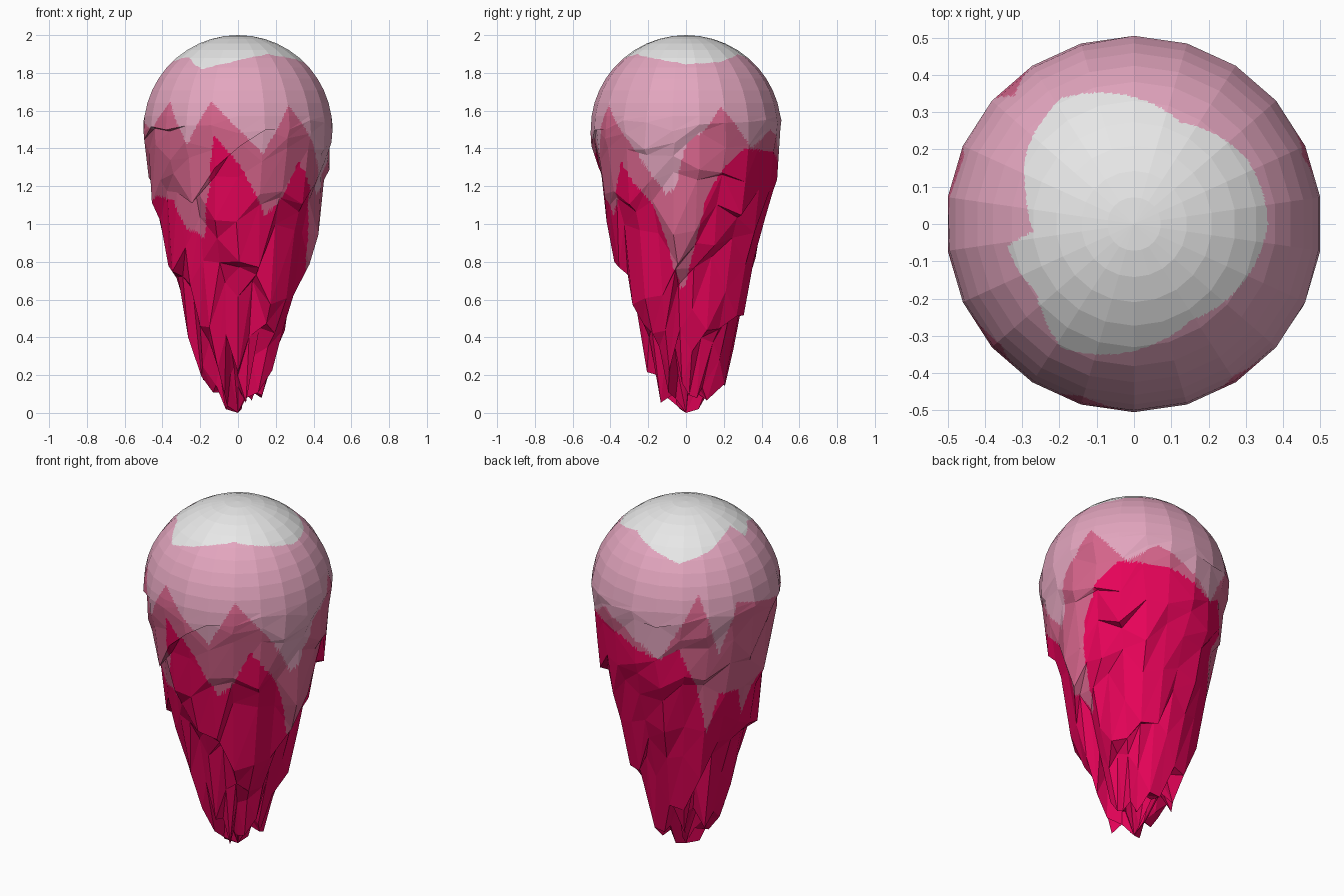
import bpy, bmesh, math, random
from mathutils import Vector

if "Cube" in bpy.data.objects:
    bpy.data.objects.remove(bpy.data.objects["Cube"])

random.seed(5)
SEG, RINGS, FINE = 22, 22, 10     # coarse sphere facets, colour-edge resolution
R, ZC = 0.505, 1.5

# mean height of each ragged ring below the equator
DROP = [1.50, 1.45, 1.32, 1.18, 1.03, 0.87, 0.70, 0.51, 0.34, 0.22, 0.14, 0.01]

# colour edges as (angle in degrees, value)
CAP = [(0, .36), (30, .35), (65, .30), (90, .34), (120, .39), (145, .35), (165, .30),
       (184, .27), (190, .345), (215, .32), (240, .385), (270, .34), (300, .30),
       (340, .34), (360, .36)]
BLUSH = [(0, 1.42), (12, 1.5), (22, 1.62), (45, 1.4), (65, 1.5), (85, 1.42), (108, 1.28),
         (133, 1.67), (147, 1.3), (158, 1.6), (205, 1.5), (222, 1.65), (237, 1.42),
         (253, 1.65), (286, 1.37), (303, 1.63), (323, 1.43), (335, 1.28), (346, 1.15),
         (353, 1.2), (360, 1.42)]
CRIMSON = [(0, .68), (6, .85), (14, 1.13), (25, 1.3), (40, 1.4), (75, 1.38), (108, 1.28),
           (120, 1.35), (133, 1.1), (142, .8), (150, 1.05), (166, 1.05), (174, .87),
           (185, 1.1), (195, 1.15), (215, 1.12), (225, .98), (240, .92), (250, 1.2),
           (255, 1.47), (272, 1.3), (290, 1.05), (300, 1.1), (313, 1.33), (335, 1.1),
           (345, .9), (354, .66), (360, .68)]


def lerp_table(table, a):
    for (a0, v0), (a1, v1) in zip(table, table[1:]):
        if a <= a1:
            return v0 + (v1 - v0) * (a - a0) / (a1 - a0)
    return table[-1][1]


# coarse control points: clean dome on top, vertices dragged down at random below
def control(i, j):
    a = math.radians((360 / SEG) * (i + 0.5))
    r, k = R * math.sin(math.pi * j / RINGS), j - 11
    z = DROP[k] if k >= 0 else ZC + 0.5 * math.cos(math.pi * j / RINGS)
    if k == 0:
        z += random.uniform(-0.02, 0.055)
    if 0 < k < 11:
        amp = min(0.06 + 0.025 * (k - 1), 0.17)
        z = max(0.02, z + random.uniform(-amp, amp))
        if 2 <= k <= 8:
            z -= 0.04 * math.sin(a)
        r += random.uniform(-0.014, 0.006)
        a += random.uniform(-0.03, 0.03)
    return Vector((r * math.cos(a), r * math.sin(a), z if j < RINGS else 0.0))


grid = [[control(i, j) for i in range(SEG)] for j in range(RINGS + 1)]

MATS = [("white_cap", (.80, .80, .80, 1)), ("pale_pink", (.77, .38, .52, 1)),
        ("rose_pink", (.67, .13, .26, 1)), ("crimson", (.80, .001, .10, 1))]


# colour bands by direction and height, each with a wavering edge
def colour(p):
    a = math.degrees(math.atan2(p.y, p.x)) % 360
    if p.z > 1.7 and math.hypot(p.x, p.y) < lerp_table(CAP, a):
        return 0
    if p.z < lerp_table(CRIMSON, a):
        return 3
    return 2 if p.z < lerp_table(BLUSH, a) else 1


# every coarse facet is two flat triangles, finely cut so colours can cross it
bm = bmesh.new()


def tri(base, eu, ev):
    n = FINE
    pt = {(p, q): bm.verts.new(base + eu * (p / n) + ev * (q / n))
          for p in range(n + 1) for q in range(n + 1 - p)}
    for p in range(n):
        for q in range(n - p):
            cells = [((p, q), (p, q + 1), (p + 1, q))]
            if p + q < n - 1:
                cells.append(((p + 1, q), (p, q + 1), (p + 1, q + 1)))
            for c in cells:
                f = bm.faces.new([pt[k] for k in c])
                f.material_index = colour(f.calc_center_median())


for j in range(RINGS):
    for i in range(SEG):
        i2 = (i + 1) % SEG
        A, B, C, D = grid[j][i], grid[j][i2], grid[j + 1][i2], grid[j + 1][i]
        if j > 0:
            tri(A, B - A, D - A)
        if j < RINGS - 1:
            tri(C, D - C, B - C)

bmesh.ops.remove_doubles(bm, verts=bm.verts[:], dist=1e-5)
bmesh.ops.recalc_face_normals(bm, faces=bm.faces[:])

me = bpy.data.meshes.new("ragged_bud")
bm.to_mesh(me)
bm.free()
for name, col in MATS:
    m = bpy.data.materials.new(name)
    m.diffuse_color = col
    m.use_nodes = True
    m.node_tree.nodes["Principled BSDF"].inputs["Base Color"].default_value = m.diffuse_color
    me.materials.append(m)
ob = bpy.data.objects.new("ragged_bud", me)
bpy.context.collection.objects.link(ob)
